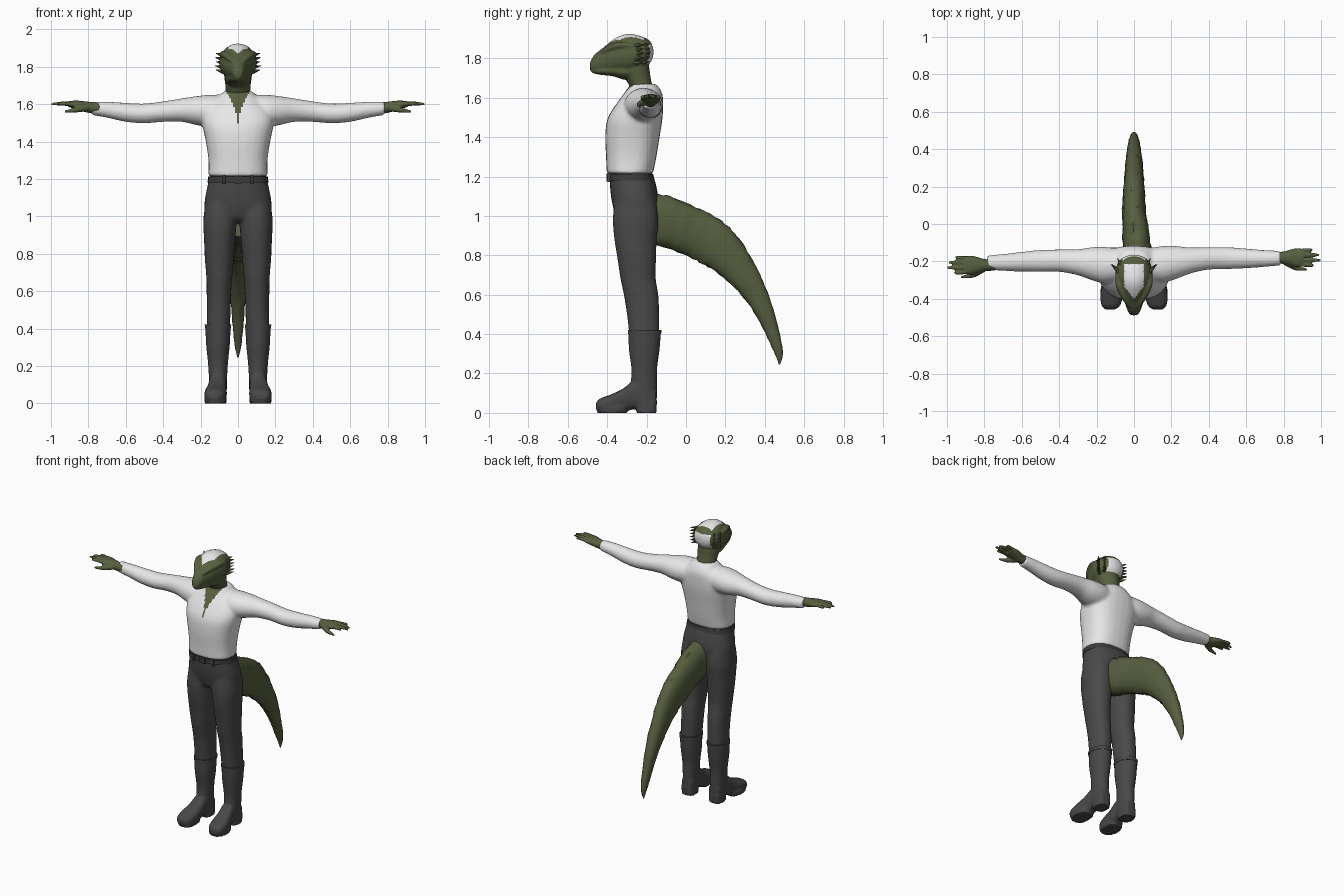
import bpy, bmesh, math, random
from mathutils import Vector

random.seed(4)
if "Cube" in bpy.data.objects:
    bpy.data.objects.remove(bpy.data.objects["Cube"])


def material(name, r, g, b):
    mat = bpy.data.materials.new(name)
    mat.use_nodes = True
    mat.diffuse_color = (r, g, b, 1)
    mat.node_tree.nodes["Principled BSDF"].inputs["Base Color"].default_value = (r, g, b, 1)
    return mat


WHITE = material("shirt_white", .8, .8, .8)
GREEN = material("scale_green", .095, .115, .05)
GREY = material("trouser_grey", .068, .068, .07)
BOOT = material("boot_grey", .065, .065, .065)
BELT = material("belt_dark", .045, .045, .045)

X, Y, Z = Vector((1, 0, 0)), Vector((0, 1, 0)), Vector((0, 0, 1))
FRAMES = {"x": (Y, Z), "y": (X, Z), "z": (X, Y)}


def spline(rows, steps):
    """Catmull-Rom through the rows, so that few stations give a smooth part."""
    out, last = [], len(rows) - 1
    for i in range(last):
        a, b, c, d = (rows[min(max(k, 0), last)] for k in range(i - 1, i + 3))
        for s in range(steps):
            t = s / steps
            out.append([q + t * (r - p) / 2 + t * t * (p - 2.5 * q + 2 * r - w / 2)
                        + t ** 3 * (3 * (q - r) + w - p) / 2 for p, q, r, w in zip(a, b, c, d)])
    return out + [list(rows[-1])]


def loft(name, axis, rows, mat, sides=20, power=2.0, steps=3, rough=0.0):
    """Skin of ovals; each row is centre x, y, z and two radii. Axis None follows the path."""
    rows = spline(rows, steps)
    centres = [Vector(r[:3]) for r in rows]
    bm, rings = bmesh.new(), []
    for i, row in enumerate(rows):
        if axis:
            u, v = FRAMES[axis]
        else:
            along = centres[min(i + 1, len(rows) - 1)] - centres[max(i - 1, 0)]
            u, v = X, along.cross(X).normalized()
        ring = []
        for k in range(sides):
            a = math.tau * k / sides
            c, s = math.cos(a), math.sin(a)
            c = math.copysign(abs(c) ** (2 / power), c)
            s = math.copysign(abs(s) ** (2 / power), s)
            f = 1 + random.uniform(-rough, rough)
            ring.append(bm.verts.new(centres[i] + u * c * row[3] * f + v * s * row[4] * f))
        rings.append(ring)
    for lo, hi in zip(rings, rings[1:]):
        for k in range(sides):
            j = (k + 1) % sides
            bm.faces.new((lo[k], lo[j], hi[j], hi[k]))
    bm.faces.new(rings[0])
    bm.faces.new(rings[-1])
    bmesh.ops.recalc_face_normals(bm, faces=bm.faces)
    return finish(name, bm, mat)


def finish(name, bm, mat):
    mesh = bpy.data.meshes.new(name)
    bm.to_mesh(mesh)
    bm.free()
    mesh.materials.append(mat)
    ob = bpy.data.objects.new(name, mesh)
    bpy.context.collection.objects.link(ob)
    select([ob])
    bpy.ops.object.shade_smooth_by_angle(angle=math.radians(40))
    return ob


def select(obs):
    bpy.ops.object.select_all(action="DESELECT")
    for ob in obs:
        ob.select_set(True)
    bpy.context.view_layer.objects.active = obs[0]


def fuse(name, parts, voxel, smooth=3):
    """Melt overlapping parts into one skin."""
    select(parts)
    bpy.ops.object.join()
    ob = parts[0]
    ob.name = name
    mod = ob.modifiers.new("melt", "REMESH")
    mod.mode, mod.voxel_size = "VOXEL", voxel
    soft = ob.modifiers.new("soften", "SMOOTH")
    soft.factor, soft.iterations = .5, smooth
    for m in (mod.name, soft.name):
        bpy.ops.object.modifier_apply(modifier=m)
    bpy.ops.object.shade_smooth_by_angle(angle=math.radians(60))
    return ob


def paint(ob, mat, rule):
    ob.data.materials.append(mat)
    slot = len(ob.data.materials) - 1
    for p in ob.data.polygons:
        if rule(p.center, p.normal):
            p.material_index = slot


def spike(name, base, tip, radius, mat):
    bm = bmesh.new()
    d = Vector(tip) - Vector(base)
    bmesh.ops.create_cone(bm, segments=6, radius1=radius, radius2=.001, depth=d.length, cap_ends=True)
    bmesh.ops.rotate(bm, verts=bm.verts, matrix=Z.rotation_difference(d).to_matrix())
    bmesh.ops.translate(bm, verts=bm.verts, vec=Vector(base) + d / 2)
    return finish(name, bm, mat)


# Shirt: trunk and both sleeves, with an open neckline
shirt = [loft("shirt", "z", [
    (0, -.285, 1.215, .158, .118), (0, -.278, 1.30, .158, .128), (0, -.272, 1.40, .172, .138),
    (0, -.26, 1.49, .19, .14), (0, -.238, 1.56, .185, .122), (0, -.218, 1.62, .125, .098),
    (0, -.215, 1.67, .075, .066)], WHITE, 28, 2.4)]
for s in (1, -1):
    shirt.append(loft("sleeve", "x", [
        (s * x, y + s * .015 * x, z, ry, rz) for x, y, z, ry, rz in (
            (.06, -.215, 1.57, .08, .08), (.15, -.218, 1.565, .098, .085), (.22, -.21, 1.565, .09, .078),
            (.30, -.2, 1.568, .07, .063), (.40, -.19, 1.56, .06, .055), (.50, -.19, 1.55, .059, .053),
            (.60, -.193, 1.556, .053, .051), (.70, -.195, 1.57, .045, .043), (.785, -.195, 1.578, .039, .036))],
        WHITE))
shirt = fuse("shirt", shirt, .011)


def neckline(c, n):
    h = c.z - 1.5
    return c.y < -.22 and h > 0 and abs(c.x) < .12 * h + 1.6 * h * h


paint(shirt, GREEN, neckline)

# Hands: palm, four fingers and thumb, a little turned on each side
FINGERS = ((-.036, .962, .011), (-.012, 1.0, .012), (.013, .99, .012), (.037, .955, .010))
for s, side in ((1, "left"), (-1, "right")):
    y = -.2 + s * .02
    parts = [loft("palm", "x", [
        (s * .74, y, 1.58, .03, .027), (s * .80, y, 1.583, .033, .03), (s * .86, y, 1.595, .05, .024),
        (s * .905, y, 1.60, .048, .016)], GREEN)]
    for off, end, r in FINGERS:
        parts.append(loft("finger", "x", [
            (s * .88, y + off, 1.60, r, r), (s * .94, y + off * 1.12, 1.603, r, r),
            (s * end, y + off * 1.15, 1.60, r * .5, r * .5)], GREEN, 10))
    parts.append(loft("thumb", "x", [
        (s * .80, y - .02, 1.58, .018, .018), (s * .86, y - .052, 1.57, .016, .015),
        (s * .925, y - .064, 1.56, .006, .007)], GREEN, 10))
    fuse(side + "_hand", parts, .006, 1)

# Head: skull and muzzle, jaw, neck and brows
head = [
    loft("head", "y", [
        (0, -.488, 1.757, .018, .02), (0, -.465, 1.775, .034, .044), (0, -.42, 1.79, .05, .064),
        (0, -.38, 1.805, .07, .083), (0, -.33, 1.818, .088, .099), (0, -.28, 1.822, .1, .102),
        (0, -.22, 1.83, .092, .08), (0, -.182, 1.832, .062, .055), (0, -.166, 1.832, .02, .02)], GREEN, 24),
    loft("jaw", "y", [
        (0, -.478, 1.738, .018, .012), (0, -.44, 1.737, .036, .02), (0, -.37, 1.737, .056, .028),
        (0, -.30, 1.735, .07, .045), (0, -.23, 1.75, .06, .04)], GREEN),
    loft("neck", "z", [
        (0, -.215, 1.56, .062, .05), (0, -.222, 1.64, .065, .056), (0, -.245, 1.70, .068, .066),
        (0, -.265, 1.76, .075, .078), (0, -.27, 1.82, .07, .07)], GREEN)]
for s in (1, -1):
    head.append(loft("brow", "y", [
        (s * .022, -.445, 1.825, .012, .01), (s * .05, -.395, 1.852, .02, .015),
        (s * .078, -.33, 1.868, .02, .017), (s * .088, -.27, 1.862, .01, .01)], GREEN, 10))
head = fuse("head", head, .007, 2)


def pale_patch(c, n):
    crown = c.z > 1.855 and -.40 < c.y < -.215 and abs(c.x) < min(.052, (c.y + .40) * .8) and n.z > .3
    nape = c.y > -.208 and 1.775 < c.z < 1.872 and abs(c.x) < .06
    return crown or nape


paint(head, WHITE, pale_patch)

# Cheek and nape spikes
for s, side in ((1, "left"), (-1, "right")):
    for i in range(5):
        z = 1.775 + i * .022
        reach = .118 + .006 * (i % 2)
        spike(f"{side}_cheek_spike_{i}", (s * .08, -.255, z), (s * reach, -.215, z + .008), .014, GREEN)
        spike(f"{side}_nape_spike_{i}", (s * .07, -.22, z + .005), (s * .088, -.182, z + .008), .011, GREEN)

# Trousers: hips and both legs
trousers = [loft("hips", "z", [
    (0, -.28, 1.222, .152, .108), (0, -.268, 1.15, .166, .118), (0, -.258, 1.07, .18, .118),
    (0, -.256, 1.0, .172, .1), (0, -.258, .975, .14, .075)], GREY, 28, 2.4)]
for s in (1, -1):
    trousers.append(loft("leg", "z", [
        (s * x, y, z, rx, ry) for x, y, z, rx, ry in (
            (.088, -.258, 1.08, .085, .105), (.096, -.256, .98, .09, .116), (.098, -.256, .88, .084, .108),
            (.1, -.25, .78, .078, .098), (.1, -.243, .68, .07, .09), (.102, -.228, .6, .066, .088),
            (.103, -.218, .5, .064, .082), (.106, -.212, .39, .062, .076))], GREY, 22, 2.2))
fuse("trousers", trousers, .011)

# Belt, buckle and belt loops
loft("belt", "z", [(0, -.278, 1.18, .163, .119), (0, -.282, 1.213, .159, .115)], BELT, 28, 2.4, 1)
loft("buckle", "z", [(0, -.398, 1.175, .022, .006), (0, -.398, 1.215, .022, .006)], BELT, 12, 6, 1)
for s in (1, -1):
    loft("belt_loop", "z", [(s * .075, -.389, 1.172, .008, .01), (s * .075, -.389, 1.218, .008, .01)],
         GREY, 12, 6, 1)

# Boots: shaft, cuff, foot and heel
for s, side in ((1, "left"), (-1, "right")):
    def rows(*table):
        return [(s * x, y, z, a, b) for x, y, z, a, b in table]
    boot = [
        loft("boot", "z", rows(
            (.107, -.21, .42, .068, .084), (.107, -.212, .32, .064, .078), (.107, -.212, .22, .054, .065),
            (.107, -.213, .14, .049, .068), (.107, -.21, .06, .047, .062)), BOOT),
        loft("foot", "y", rows(
            (.126, -.457, .036, .026, .016), (.124, -.435, .04, .05, .034), (.12, -.38, .048, .06, .046),
            (.114, -.32, .065, .053, .058), (.108, -.265, .09, .047, .072), (.106, -.2, .09, .047, .06),
            (.106, -.152, .075, .036, .045)), BOOT, 20, 2.6),
        loft("sole", "z", rows((.121, -.375, 0, .057, .076), (.121, -.375, .03, .06, .08)), BOOT, 20, 2.6, 1),
        loft("heel", "z", rows((.107, -.2, 0, .046, .05), (.107, -.2, .06, .046, .053)), BOOT, 20, 3.5, 1)]
    fuse(side + "_boot", boot, .008, 1)
    loft(side + "_boot_cuff", "z", rows((.107, -.21, .40, .07, .085), (.107, -.21, .422, .071, .086)),
         BOOT, 22, 2, 1)

# Tail: a rough tapering sweep following its own path
loft("tail", None, [
    (.02, -.2, 1.0, .075, .12), (.016, -.12, .975, .076, .13), (.008, -.02, .94, .07, .122),
    (0, .08, .895, .063, .122), (0, .17, .835, .058, .112), (0, .255, .745, .052, .088),
    (0, .335, .635, .045, .066), (0, .4, .51, .036, .047), (0, .445, .39, .027, .033),
    (0, .472, .30, .016, .02), (0, .474, .245, .003, .003)], GREEN, 18, 2.2, 5, .045)
